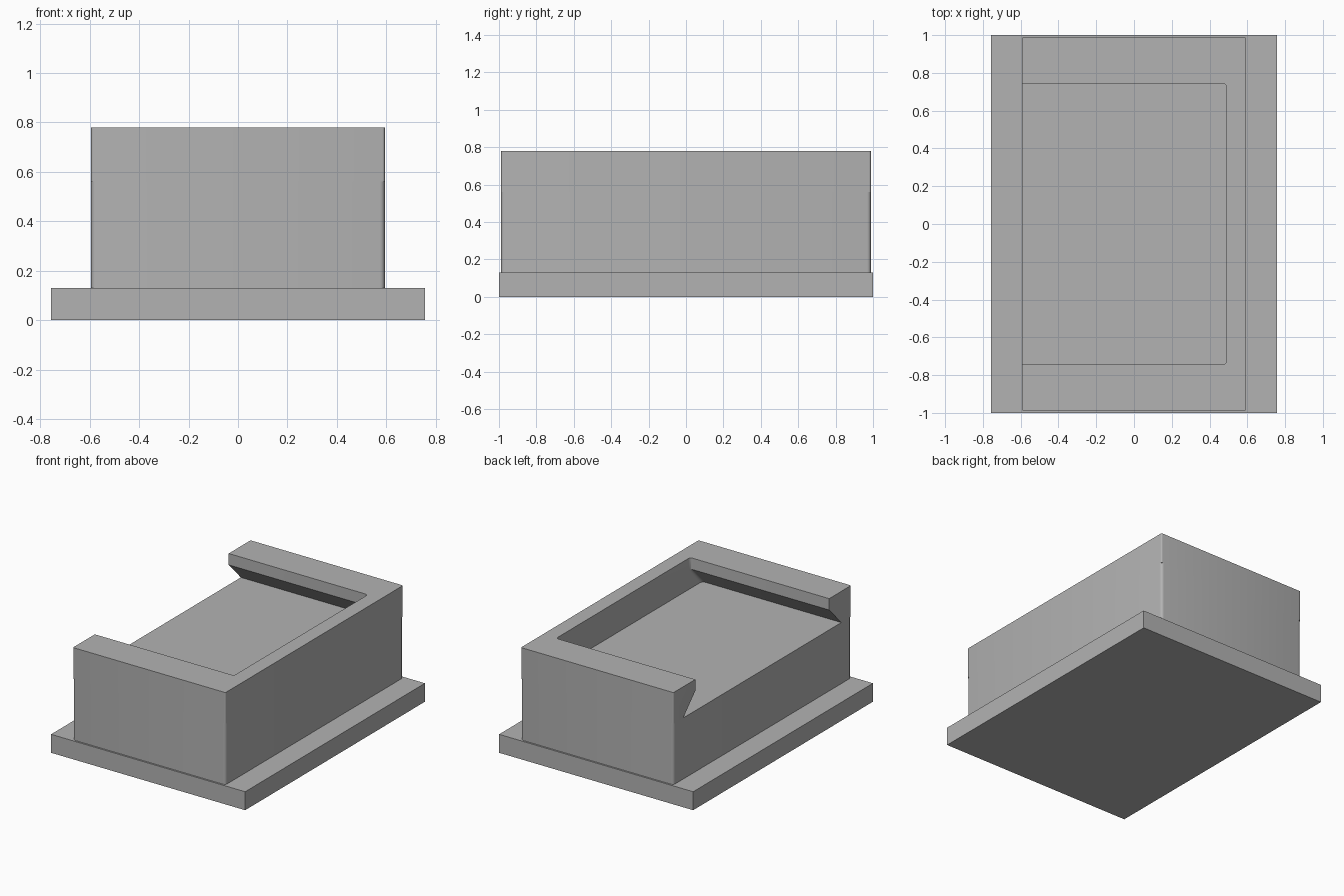
import bpy, bmesh

old = bpy.data.objects.get("Cube")
if old:
    bpy.data.objects.remove(old, do_unlink=True)

grey = bpy.data.materials.new("plain grey")
grey.use_nodes = True
grey.diffuse_color = (0.45, 0.45, 0.45, 1)
grey.node_tree.nodes["Principled BSDF"].inputs["Base Color"].default_value = grey.diffuse_color


def prism(name, points, offset, round_edges=None, radius=0.0):
    """Extrude a closed outline by offset, then round the chosen edges."""
    bm = bmesh.new()
    face = bm.faces.new([bm.verts.new(p) for p in points])
    grown = bmesh.ops.extrude_face_region(bm, geom=[face])["geom"]
    bmesh.ops.translate(bm, vec=offset, verts=[g for g in grown if isinstance(g, bmesh.types.BMVert)])
    bmesh.ops.recalc_face_normals(bm, faces=bm.faces)
    if round_edges:
        bmesh.ops.bevel(bm, geom=[e for e in bm.edges if round_edges(e)], offset=radius,
                        offset_type='OFFSET', segments=4, profile=0.5, affect='EDGES')
    mesh = bpy.data.meshes.new(name)
    bm.to_mesh(mesh)
    bm.free()
    mesh.materials.append(grey)
    obj = bpy.data.objects.new(name, mesh)
    bpy.context.collection.objects.link(obj)
    return obj


def block(name, half_x, half_y, bottom, top, radius=0.0):
    corners = [(sx * half_x, sy * half_y, bottom)
               for sx, sy in ((-1, -1), (1, -1), (1, 1), (-1, 1))]
    vertical = lambda e: abs(e.verts[0].co.z - e.verts[1].co.z) > 0.01
    return prism(name, corners, (0, 0, top - bottom), vertical if radius else None, radius)


BODY_X, BODY_Y = 0.594, 0.988
FLOOR, TOP, WALL_X = 0.56, 0.78, 0.49

# Base plate, and the body up to the channel floor
block("base_plate", 0.756, 1.0, 0, 0.13)
body = block("lower_body", BODY_X, BODY_Y, 0.13, FLOOR, 0.02)

# Raised rim, with an undercut channel open on one side
rim = block("channel_rim", BODY_X, BODY_Y, FLOOR, TOP, 0.01)
half = [(0.938, 0.50), (0.745, 0.70), (0.745, 0.90)]
outline = [(-1, y, z) for y, z in half] + [(-1, -y, z) for y, z in reversed(half)]


def inner_corner(e):
    a, b = (v.co for v in e.verts)
    return min(a.x, b.x) > 0 and abs(a.z - b.z) > 0.01


cutter = prism("channel_cutter", outline, (1 + WALL_X, 0, 0), inner_corner, 0.02)
cutter.hide_render = True
cut = rim.modifiers.new("channel", 'BOOLEAN')
cut.operation = 'DIFFERENCE'
cut.solver = 'EXACT'
cut.object = cutter
bpy.context.view_layer.objects.active = rim
bpy.ops.object.modifier_apply(modifier=cut.name)
bpy.data.objects.remove(cutter, do_unlink=True)

# Smooth the rounded corners only
for obj in (body, rim):
    bpy.ops.object.select_all(action='DESELECT')
    obj.select_set(True)
    bpy.context.view_layer.objects.active = obj
    bpy.ops.object.shade_smooth_by_angle(angle=0.5)
